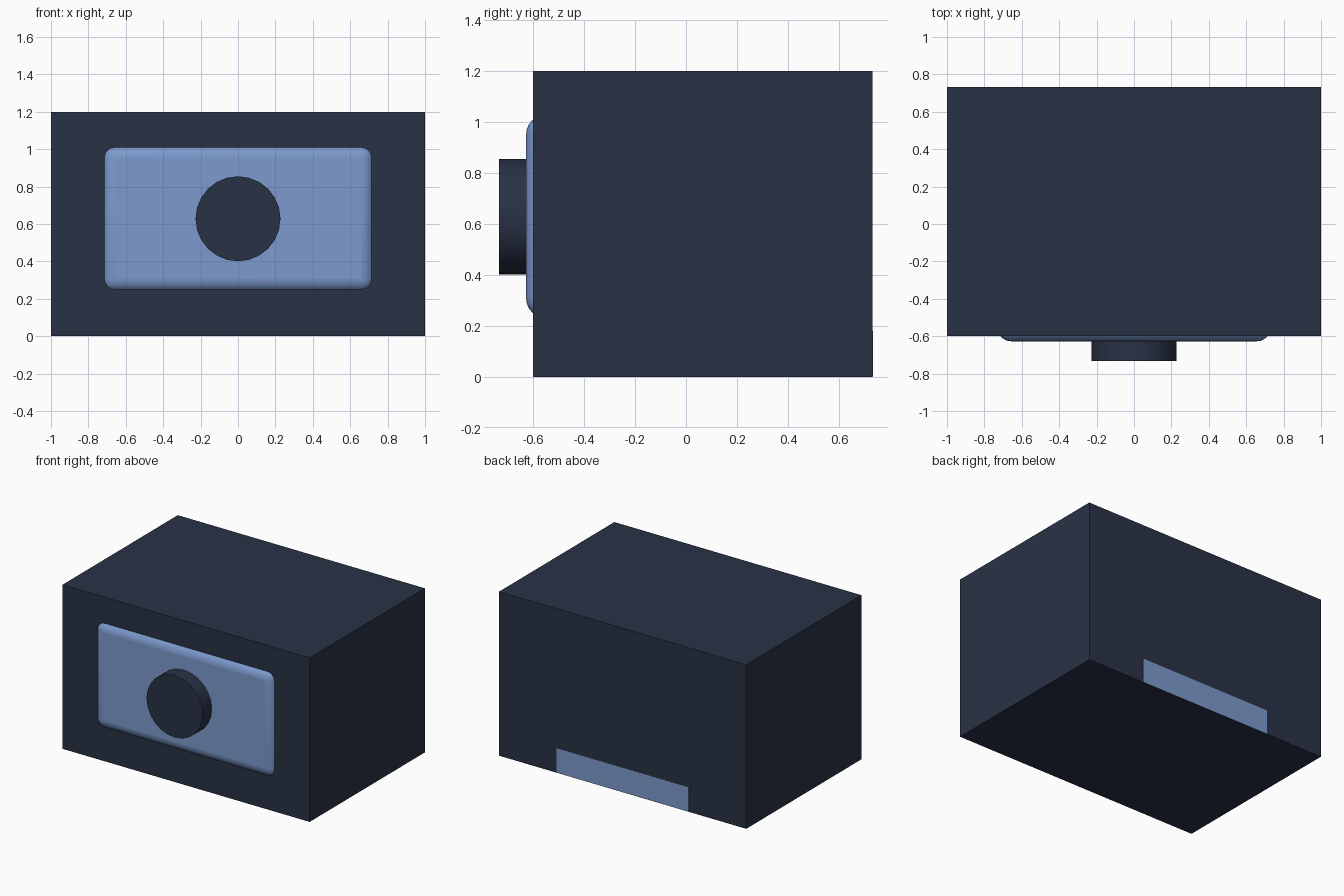
import bpy
import math

if "Cube" in bpy.data.objects:
    bpy.data.objects.remove(bpy.data.objects["Cube"], do_unlink=True)


def make_material(name, rgb):
    mat = bpy.data.materials.new(name)
    mat.use_nodes = True
    mat.diffuse_color = (*rgb, 1)
    mat.node_tree.nodes["Principled BSDF"].inputs["Base Color"].default_value = (*rgb, 1)
    return mat


def add_box(name, low, high, mat):
    center = [(a + b) / 2 for a, b in zip(low, high)]
    bpy.ops.mesh.primitive_cube_add(size=1, location=center)
    obj = bpy.context.object
    obj.name = name
    obj.scale = [b - a for a, b in zip(low, high)]
    bpy.ops.object.transform_apply(location=False, rotation=False, scale=True)
    obj.data.materials.append(mat)
    return obj


dark = make_material("dark slate", (0.022, 0.031, 0.060))
blue = make_material("soft blue", (0.20, 0.323, 0.61))

BACK = 0.733
MID_Z = 0.63
GAP = 0.001

# Main housing, its back a hair behind the face of the rear block
add_box("housing", (-1, -0.6, 0), (1, BACK - GAP, 1.2), dark)

# Rounded front panel, mostly sunk into the housing
panel = add_box("front_panel", (-0.732, -0.627, MID_Z - 0.397),
                (0.732, -0.4, MID_Z + 0.397), blue)
bevel = panel.modifiers.new("Rounded edges", "BEVEL")
bevel.width = 0.075
bevel.segments = 6
bpy.ops.object.shade_smooth_by_angle(angle=math.radians(40))

# Round knob in the middle of the panel
bpy.ops.mesh.primitive_cylinder_add(vertices=24, radius=0.227, depth=0.233,
                                    location=(0, -BACK + 0.1165, MID_Z - 0.002),
                                    rotation=(math.pi / 2, 0, 0))
knob = bpy.context.object
knob.name = "front_knob"
knob.data.materials.append(dark)
bpy.ops.object.shade_smooth_by_angle(angle=math.radians(40))

# Low block set into the bottom of the back, resting on the housing floor
add_box("rear_base_block", (-0.535, 0.06, GAP), (0.535, BACK, 0.18), blue)
